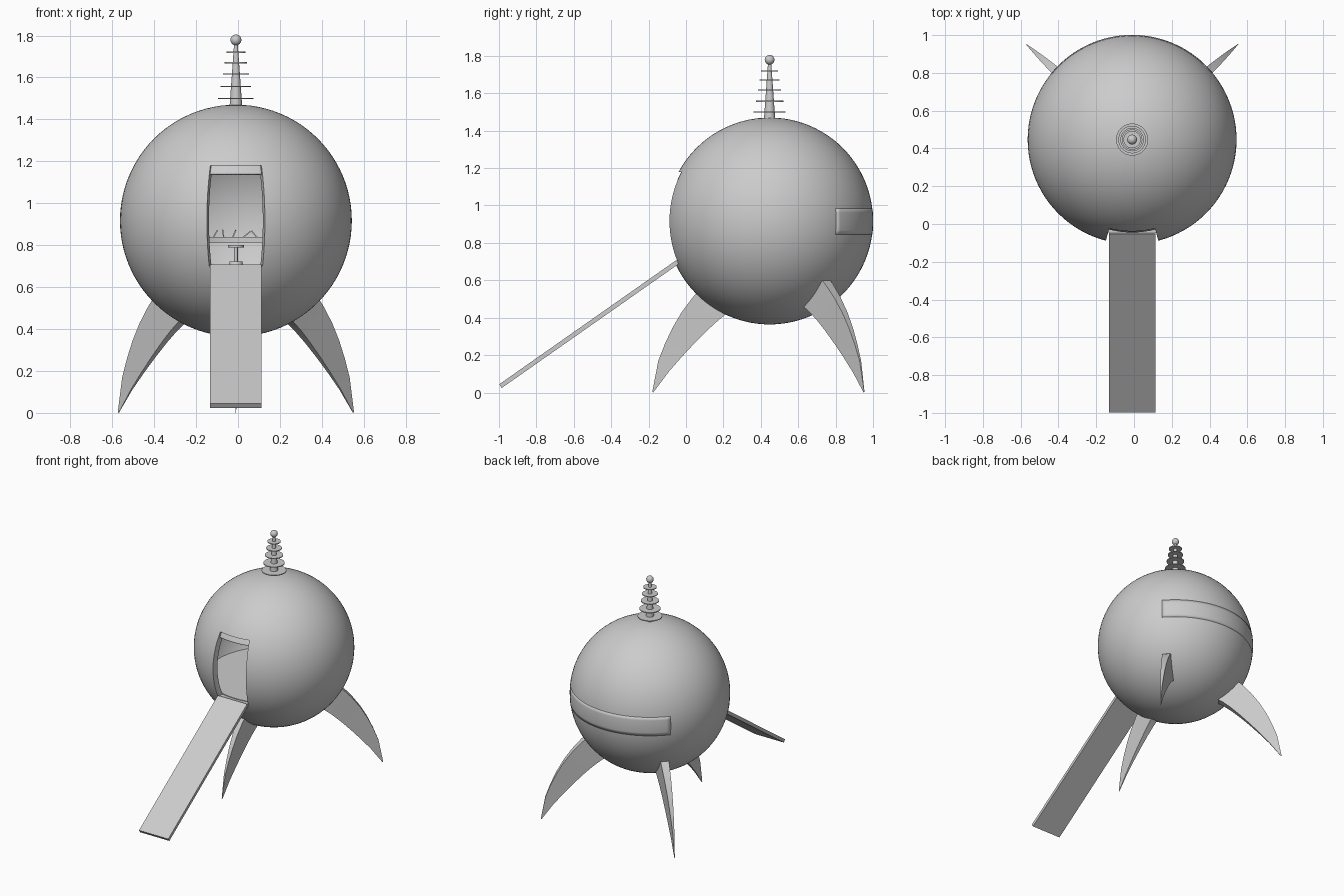
import bpy, bmesh, math
from mathutils import Vector

if "Cube" in bpy.data.objects:
    bpy.data.objects.remove(bpy.data.objects["Cube"])

C = Vector((-0.01, 0.447, 0.917))   # sphere centre
R = 0.553


def finish(ob, angle=30):
    bpy.ops.object.select_all(action='DESELECT')
    ob.select_set(True)
    bpy.context.view_layer.objects.active = ob
    bpy.ops.object.shade_smooth_by_angle(angle=math.radians(angle))
    return ob


def mesh(name, verts, faces):
    me = bpy.data.meshes.new(name)
    me.from_pydata(verts, [], faces)
    bm = bmesh.new()
    bm.from_mesh(me)
    bmesh.ops.recalc_face_normals(bm, faces=bm.faces)
    bm.to_mesh(me)
    bm.free()
    ob = bpy.data.objects.new(name, me)
    bpy.context.collection.objects.link(ob)
    return ob


def box(name, loc, size, rot=(0, 0, 0)):
    bpy.ops.mesh.primitive_cube_add(size=1, location=loc, rotation=rot)
    ob = bpy.context.object
    ob.name = name
    ob.scale = size
    return ob


def cone(name, x, y, z0, z1, r0, r1, n=32):
    bpy.ops.mesh.primitive_cone_add(vertices=n, radius1=r0, radius2=r1, depth=z1 - z0,
                                    location=(x, y, (z0 + z1) / 2))
    bpy.context.object.name = name
    return finish(bpy.context.object)


def ball(name, loc, r, seg, rings):
    bpy.ops.mesh.primitive_uv_sphere_add(segments=seg, ring_count=rings, radius=r, location=loc)
    bpy.context.object.name = name
    return finish(bpy.context.object)


def sphere_patch(name, r, mid, half, z0, z1, thick, n=32, m=6):
    """Thin curved panel that follows the sphere."""
    verts, faces = [], []
    for j in range(m + 1):
        z = z0 + (z1 - z0) * j / m
        rr = math.sqrt(r * r - (z - C.z) ** 2)
        for i in range(n + 1):
            a = math.radians(mid - half + 2 * half * i / n)
            verts.append((C.x + rr * math.cos(a), C.y + rr * math.sin(a), z))
    for j in range(m):
        for i in range(n):
            k = j * (n + 1) + i
            faces.append((k, k + 1, k + n + 2, k + n + 1))
    ob = mesh(name, verts, faces)
    mod = ob.modifiers.new("thickness", 'SOLIDIFY')
    mod.thickness = thick
    return finish(ob)


def extrude_ring(name, pts, z0, z1):
    n = len(pts)
    verts = [(x, y, z) for z in (z0, z1) for x, y in pts]
    faces = [tuple(range(n)), tuple(range(n, 2 * n))]
    faces += [(i, (i + 1) % n, n + (i + 1) % n, n + i) for i in range(n)]
    return mesh(name, verts, faces)


# hollow body with a wedge-cut doorway
body = ball("body_shell", C, R, 96, 48)
t = math.tan(math.radians(14.5))
cutter = extrude_ring("doorway_cutter",
                      [(C.x, C.y), (C.x - t, C.y - 1), (C.x + t, C.y - 1)], 0.70, 1.18)
cutter.hide_render = True
sol = body.modifiers.new("shell", 'SOLIDIFY')
sol.thickness = 0.04
cut = body.modifiers.new("doorway", 'BOOLEAN')
cut.object = cutter
cut.operation = 'DIFFERENCE'
bpy.context.view_layer.objects.active = body
for name in ("shell", "doorway"):
    bpy.ops.object.modifier_apply(modifier=name)
bpy.data.objects.remove(cutter)
finish(body)

# recessed door edge and rear window
sphere_patch("door_edge", 0.54, -90, 14.5, 1.14, 1.182, 0.015)
sphere_patch("rear_window", R + 0.001, 90, 50, 0.845, 0.985, 0.004)

# cabin floor
cone("cabin_floor", C.x, C.y, 0.69, 0.705, 0.465, 0.465, 64)

# curved console along the back wall
arc = [math.radians(30 + 120 * i / 24) for i in range(25)]
pts = [(C.x + 0.5 * math.cos(a), C.y + 0.5 * math.sin(a)) for a in arc]
pts += [(C.x + 0.37 * math.cos(a), C.y + 0.37 * math.sin(a)) for a in reversed(arc)]
finish(extrude_ring("console", pts, 0.81, 0.84))
for i, (dx, tilt) in enumerate([(-0.10, 0.5), (-0.06, -0.15), (-0.01, 0.4), (0.05, 0.9), (0.09, -0.7)]):
    box(f"console_lever_{i}", (C.x + dx, C.y + 0.39, 0.85), (0.006, 0.006, 0.05), (0, tilt, 0))

# stool
sx, sy = C.x, C.y + 0.2
cone("stool_base", sx, sy, 0.705, 0.722, 0.035, 0.03)
cone("stool_stem", sx, sy, 0.72, 0.79, 0.009, 0.009, 16)
cone("stool_seat", sx, sy, 0.788, 0.80, 0.038, 0.038)

# ramp
a, b = Vector((C.x, -0.992, 0.034)), Vector((C.x, -0.045, 0.698))
d = b - a
box("ramp", (a + b) / 2, (0.246, d.length, 0.024), (math.atan2(d.z, d.y), 0, 0))

# antenna
cone("antenna_mast", C.x, C.y, 1.45, 1.77, 0.031, 0.008)
ball("antenna_ball", (C.x, C.y, 1.779), 0.026, 24, 16)
for i, (z, r) in enumerate([(1.50, 0.085), (1.557, 0.073), (1.617, 0.062), (1.67, 0.054), (1.72, 0.046)]):
    cone(f"antenna_disc_{i}", C.x, C.y, z - 0.003, z + 0.003, r, r, 40)

# curved tapering legs: (radius, height) along outer and inner edges
OUTER = [(0.40, 0.64), (0.47, 0.585), (0.54, 0.51), (0.60, 0.43), (0.65, 0.345), (0.69, 0.26), (0.725, 0.17), (0.757, 0.005)]
INNER = [(0.27, 0.48), (0.34, 0.437), (0.40, 0.39), (0.46, 0.335), (0.53, 0.265), (0.60, 0.19), (0.67, 0.11), (0.752, 0.0)]


def leg(name, angle, shift):
    ca, sa = math.cos(math.radians(angle)), math.sin(math.radians(angle))
    verts, faces = [], []
    n = len(OUTER)
    for i, (o, q) in enumerate(zip(OUTER, INNER)):
        w = 0.032 * (1 - i / (n - 1)) + 0.001
        for (r, z), s in ((o, 1), (o, -1), (q, -1), (q, 1)):
            r += shift
            verts.append((C.x + r * ca - s * w * sa, C.y + r * sa + s * w * ca, z))
    for i in range(n - 1):
        for k in range(4):
            e = (k + 1) % 4
            faces.append((4 * i + k, 4 * i + e, 4 * i + 4 + e, 4 * i + 4 + k))
    faces += [(0, 1, 2, 3), tuple(range(4 * n - 4, 4 * n))]
    return finish(mesh(name, verts, faces))


leg("back_right_leg", 42, 0)
leg("back_left_leg", 138, 0)
leg("front_leg", -90, -0.13)
